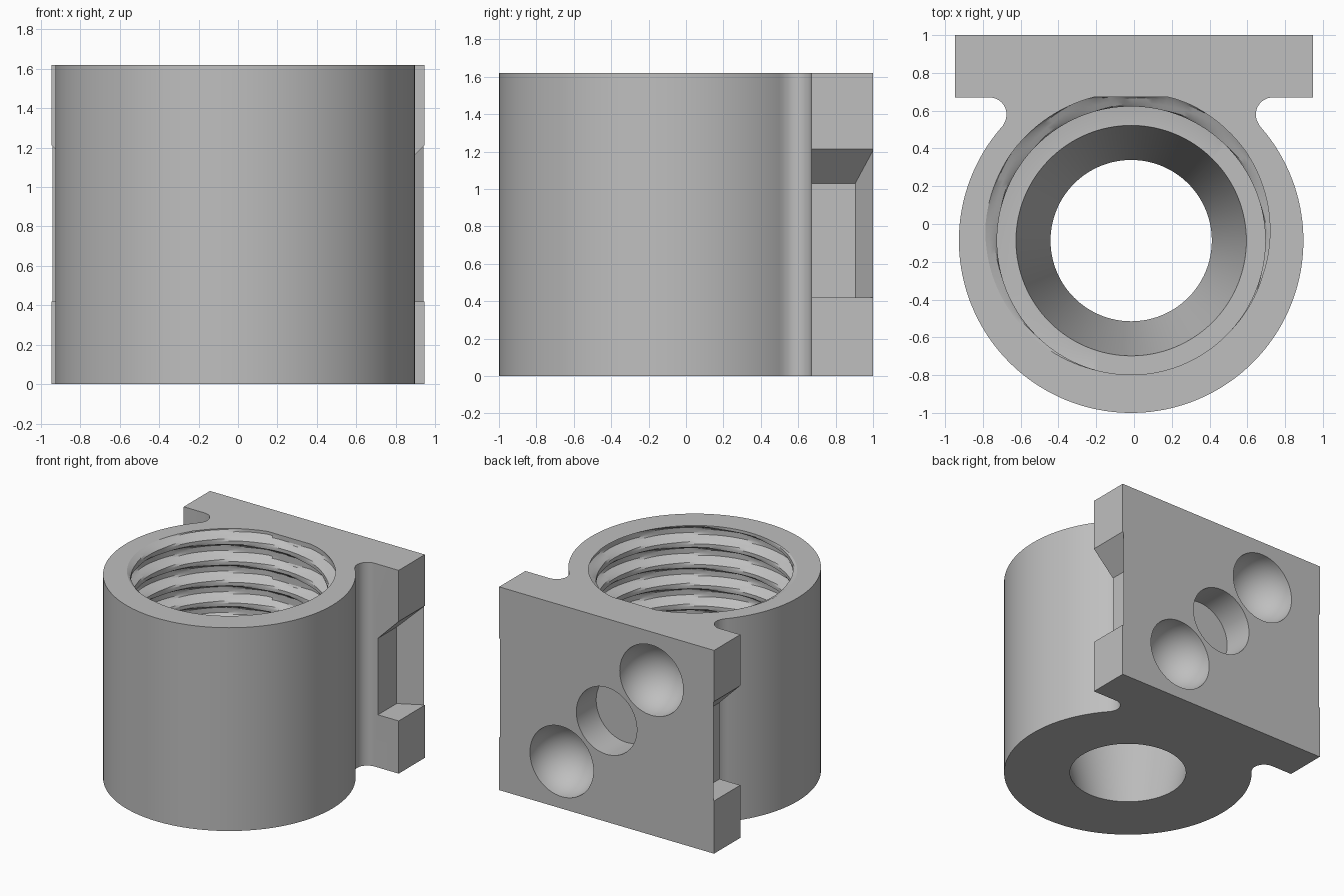
import bpy, bmesh, math
from math import sin, cos, pi, radians

old = bpy.data.objects.get("Cube")
if old:
    bpy.data.objects.remove(old, do_unlink=True)

HEIGHT = 1.62
CX, CY = -0.015, -0.088      # axis of the round body
BODY_R = 0.912
PLATE_HALF, PLATE_FRONT = 0.9475, 0.67

grey = bpy.data.materials.new("plain grey")
grey.use_nodes = True
colour = (0.52, 0.52, 0.52, 1)
grey.diffuse_color = colour
grey.node_tree.nodes["Principled BSDF"].inputs["Base Color"].default_value = colour


def finish(bm, name):
    bmesh.ops.recalc_face_normals(bm, faces=bm.faces[:])
    mesh = bpy.data.meshes.new(name)
    bm.to_mesh(mesh)
    bm.free()
    mesh.materials.append(grey)
    obj = bpy.data.objects.new(name, mesh)
    bpy.context.collection.objects.link(obj)
    return obj


def prism(name, outline, low, high):
    """Extrude an xy outline; high(x) gives the top height."""
    bm = bmesh.new()
    bottom = [bm.verts.new((x, y, low)) for x, y in outline]
    top = [bm.verts.new((x, y, high(x))) for x, y in outline]
    bm.faces.new(bottom[::-1])
    bm.faces.new(top)
    n = len(outline)
    for i in range(n):
        j = (i + 1) % n
        bm.faces.new((bottom[i], bottom[j], top[j], top[i]))
    return finish(bm, name)


def lathe(name, rings, closed_point=False):
    """Join rings of points into a closed skin."""
    bm = bmesh.new()
    loops = [[bm.verts.new(p) for p in ring] for ring in rings]
    n = len(loops[0])
    for a, b in zip(loops, loops[1:]):
        for i in range(n):
            j = (i + 1) % n
            bm.faces.new((a[i], a[j], b[j], b[i]))
    bm.faces.new(loops[0][::-1])
    bm.faces.new(loops[-1])
    return finish(bm, name)


# Body outline: round barrel, undercut fillets and mounting plate
fillet_r, fillet_x, fillet_y = 0.09, 0.75, PLATE_FRONT - 0.09
half = []
start = math.atan2(fillet_y - 0.058 - CY, fillet_x - 0.069)
for i in range(73):
    a = -pi / 2 + (start + pi / 2) * i / 72
    half.append((BODY_R * cos(a), CY + BODY_R * sin(a)))
for i in range(1, 17):
    a = radians(220 - 130 * i / 16)
    half.append((fillet_x + fillet_r * cos(a), fillet_y + fillet_r * sin(a)))
right = [(CX + x, y) for x, y in half] + [(PLATE_HALF, PLATE_FRONT), (PLATE_HALF, 1)]
left = [(CX - x, y) for x, y in half[1:]] + [(-PLATE_HALF, PLATE_FRONT), (-PLATE_HALF, 1)]
body = prism("threaded_mount", right + left[::-1], 0, lambda x: HEIGHT)

cutters = []

# Side pockets with a sloping roof and a slanted lip
for side in (1, -1):
    pocket = [(0.765, 0.6), (0.765, 0.905), (1.2, 1.14), (1.2, 0.6)]
    cutters.append(prism("side_pocket_cutter", [(side * x, y) for x, y in pocket],
                         0.42, lambda x: 1.03 + abs(x) - 0.765))

# Bore: tapered lower hole, flat shoulder, helical thread above
SEG, PITCH, FLOOR = 128, 0.165, 0.8


def ring(z, radius):
    points = []
    for i in range(SEG):
        a = 2 * pi * i / SEG
        r = radius(a)
        points.append((CX + r * cos(a), min(CY + r * sin(a), PLATE_FRONT + 0.003), z))
    return points


def thread_radius(z):
    def radius(a):
        u = (z - HEIGHT) / PITCH - (a - radians(110)) / (2 * pi)
        t = abs((u + 0.5) % 1 - 0.5) * 2
        return 0.71 + 0.075 * max(0, min(1, (0.75 - t) / 0.45))
    return radius


rings = [ring(-0.1, lambda a: 0.427), ring(0, lambda a: 0.427),
         ring(FLOOR, lambda a: 0.61), ring(FLOOR, lambda a: 0.71)]
step = PITCH / 12
z = FLOOR + step
while z < HEIGHT + 0.04:
    rings.append(ring(z, thread_radius(z)))
    z += step
cutters.append(lathe("bore_cutter", rings))


# Back recesses: flat round hole between two domed sockets
def socket(name, x, z, profile):
    rings = [[(x + r * cos(2 * pi * i / 64), y, z + r * sin(2 * pi * i / 64))
              for i in range(64)] for y, r in profile]
    cutters.append(lathe(name, rings))


socket("centre_hole_cutter", 0, 0.805, [(1.1, 0.267), (0.75, 0.267)])
dome = [(1.1, 0.28)] + [(1 - 0.28 * sin(radians(a)), 0.28 * cos(radians(a)))
                        for a in range(0, 90, 6)] + [(0.7201, 0.006)]
for side in (1, -1):
    socket("domed_socket_cutter", side * 0.396, 0.805 - side * 0.43, dome)

# Cut everything out of the body
bpy.ops.object.select_all(action='DESELECT')
bpy.context.view_layer.objects.active = body
body.select_set(True)
for cutter in cutters:
    cutter.hide_render = True
    mod = body.modifiers.new("cut", 'BOOLEAN')
    mod.operation = 'DIFFERENCE'
    mod.solver = 'EXACT'
    mod.object = cutter
    bpy.ops.object.modifier_apply(modifier=mod.name)
for cutter in cutters:
    bpy.data.objects.remove(cutter, do_unlink=True)

bpy.ops.object.shade_smooth_by_angle(angle=radians(25))
